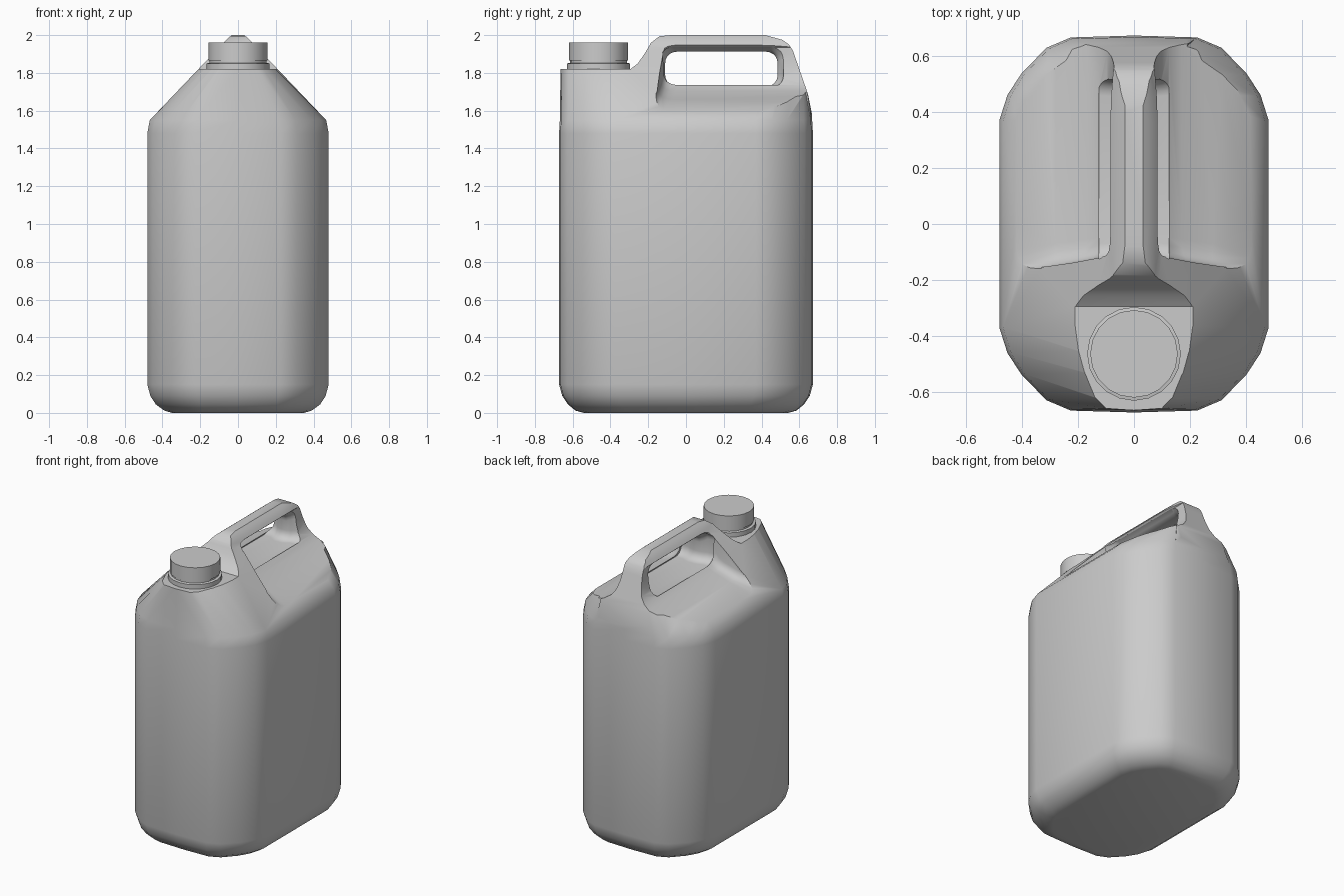
import bpy, bmesh, math

if "Cube" in bpy.data.objects:
    bpy.data.objects.remove(bpy.data.objects["Cube"])


def loft(name, rings):
    """Closed solid through a list of equally sized point rings."""
    bm = bmesh.new()
    vs = [[bm.verts.new(p) for p in r] for r in rings]
    n = len(rings[0])
    for a, b in zip(vs, vs[1:]):
        for i in range(n):
            j = (i + 1) % n
            bm.faces.new((a[i], a[j], b[j], b[i]))
    bm.faces.new(vs[0][::-1])
    bm.faces.new(vs[-1])
    bmesh.ops.recalc_face_normals(bm, faces=bm.faces)
    me = bpy.data.meshes.new(name)
    bm.to_mesh(me)
    bm.free()
    ob = bpy.data.objects.new(name, me)
    bpy.context.collection.objects.link(ob)
    return ob


def cut(ob, tool, op='DIFFERENCE'):
    """Apply a boolean and remove the cutter."""
    m = ob.modifiers.new('cut', 'BOOLEAN')
    m.object, m.operation, m.solver = tool, op, 'EXACT'
    dg = bpy.context.evaluated_depsgraph_get()
    ob.data = bpy.data.meshes.new_from_object(ob.evaluated_get(dg))
    ob.modifiers.clear()
    bpy.data.objects.remove(tool)


def smooth(ob, deg):
    bpy.ops.object.select_all(action='DESELECT')
    ob.select_set(True)
    bpy.context.view_layer.objects.active = ob
    bpy.ops.object.shade_smooth_by_angle(angle=math.radians(deg))


def rounded(y0, y1, z0, z1, r, n=5):
    pts = []
    for cy, cz, a0 in ((y1 - r, z1 - r, 0), (y0 + r, z1 - r, 90),
                       (y0 + r, z0 + r, 180), (y1 - r, z0 + r, 270)):
        for k in range(n + 1):
            a = math.radians(a0 + 90 * k / n)
            pts.append((cy + r * math.cos(a), cz + r * math.sin(a)))
    return pts


# Body: rounded footprint lofted upwards, narrowing into the handle ridge
q = [(1, .0), (1, .55), (.94, .685), (.835, .80), (.65, .935), (.47, .99), (0, 1)]
foot = (q + [(-x, y) for x, y in q[-2::-1]]
        + [(-x, -y) for x, y in q[1:]] + [(x, -y) for x, y in q[-2:0:-1]])
levels = [(0, .35, .54), (.012, .39, .585), (.045, .435, .625), (.09, .464, .655),
          (.15, .48, .672), (1.48, .48, .672), (1.55, .467, .668), (1.83, .2, .664),
          (1.94, .09, .66), (1.965, .072, .66), (1.985, .052, .66), (2.01, .02, .66)]
body = loft('canister_body', [[(x * hx, y * hy, z) for x, y in foot] for z, hx, hy in levels])

# Side outline: neck platform, handle rise and curved back
side = [(-.8, -.1), (.8, -.1), (.8, 1.45), (.69, 1.48), (.667, 1.58), (.645, 1.69),
        (.60, 1.82), (.565, 1.92), (.545, 1.95), (.51, 1.975), (.42, 2.0), (-.08, 2.0),
        (-.14, 1.994), (-.185, 1.96), (-.217, 1.905), (-.255, 1.85), (-.295, 1.82), (-.8, 1.82)]
cut(body, loft('side_cutter', [[(x, y, z) for y, z in side] for x in (-.7, .7)]), 'INTERSECT')

# Finger recess on both sides of the handle
prof = [(.6, 1.535), (.42, 1.6), (.28, 1.66), (.17, 1.705), (.125, 1.735), (.095, 1.775),
        (.08, 1.83), (.073, 1.89), (.071, 1.935), (.09, 1.953), (.2, 2.1), (.6, 2.1)]
steps = [(-.05, .22), (-.042, .12), (-.025, .05), (.0, .015), (.03, 0), (1.02, 0)]
for s in (1, -1):
    rings = [[(s * (x + f * (.3 - x)), -.12 + dy - .05 * (min(x, .42) - .07) / .35 * (dy < .5) + .05 * (dy < .5),
               z + f * (1.9 - z)) for x, z in prof] for dy, f in steps]
    cut(body, loft('recess_cutter', rings))

# Grip opening, flared towards both sides
opening = []
for x, f in ((-.125, .034), (-.075, .03), (-.05, .012), (-.025, 0), (.025, 0),
             (.05, .012), (.075, .03), (.125, .034)):
    opening.append([(x, y, z) for y, z in
                    rounded(-.11 - f * .6, .485 + f, 1.728, 1.912 + f * .9, .06)])
cut(body, loft('grip_cutter', opening))
smooth(body, 35)


# Neck and cap: turned profiles
def turned(name, profile, sides=20):
    rings = [[(r * math.cos(2 * math.pi * k / sides), -.463 + r * math.sin(2 * math.pi * k / sides), z)
              for k in range(sides)] for r, z in profile]
    ob = loft(name, rings)
    smooth(ob, 35)


turned('neck', [(.167, 1.80), (.167, 1.85), (.15, 1.853), (.15, 1.88)])
turned('screw_cap', [(.156, 1.866), (.156, 1.96)])
